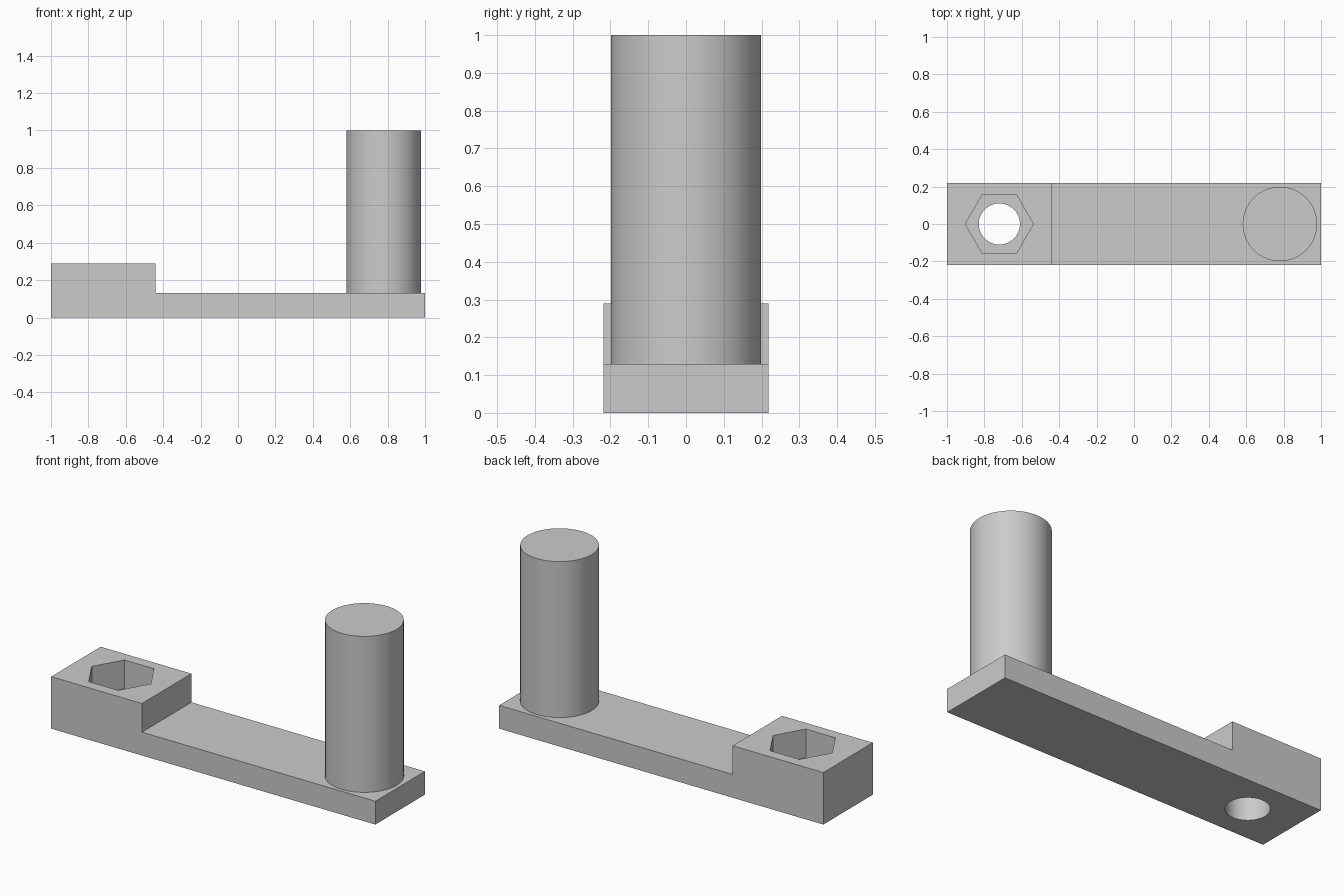
import bpy
import bmesh
from math import pi

default = bpy.data.objects.get("Cube")
if default:
    bpy.data.objects.remove(default, do_unlink=True)

HALF_WIDTH = 0.218
ARM_TOP = 0.13
BOSS_TOP = 0.29
BOLT_X = -0.72

grey = bpy.data.materials.new("grey")
grey.use_nodes = True
colour = (0.6, 0.6, 0.6, 1)
grey.diffuse_color = colour
grey.node_tree.nodes["Principled BSDF"].inputs["Base Color"].default_value = colour


def prism(name, sides, radius, x, bottom, top):
    """Upright prism or cylinder between two heights."""
    bpy.ops.mesh.primitive_cylinder_add(
        vertices=sides, radius=radius, depth=top - bottom,
        location=(x, 0, (bottom + top) / 2))
    obj = bpy.context.object
    obj.name = name
    obj.data.materials.append(grey)
    return obj


def smooth(obj):
    bpy.ops.object.select_all(action="DESELECT")
    obj.select_set(True)
    bpy.context.view_layer.objects.active = obj
    bpy.ops.object.shade_smooth_by_angle(angle=pi / 6)


# Crank arm with raised boss: side profile extruded across the width
profile = [(-1, 0), (1, 0), (1, ARM_TOP), (-0.44, ARM_TOP),
           (-0.44, BOSS_TOP), (-1, BOSS_TOP)]
bm = bmesh.new()
face = bm.faces.new([bm.verts.new((x, -HALF_WIDTH, z)) for x, z in profile])
side = bmesh.ops.extrude_face_region(bm, geom=[face])["geom"]
bmesh.ops.translate(bm, vec=(0, 2 * HALF_WIDTH, 0),
                    verts=[v for v in side if isinstance(v, bmesh.types.BMVert)])
bmesh.ops.recalc_face_normals(bm, faces=bm.faces)
mesh = bpy.data.meshes.new("crank_arm")
bm.to_mesh(mesh)
bm.free()
mesh.materials.append(grey)
arm = bpy.data.objects.new("crank_arm", mesh)
bpy.context.collection.objects.link(arm)

# Hexagonal nut recess and round bolt hole
recess = prism("nut_recess_cutter", 6, 0.182, BOLT_X, ARM_TOP, 0.4)
recess.rotation_euler.z = pi / 6
hole = prism("bolt_hole_cutter", 64, 0.11, BOLT_X, -0.1, 0.2)
for cutter in (recess, hole):
    cut = arm.modifiers.new(cutter.name, "BOOLEAN")
    cut.operation = "DIFFERENCE"
    cut.solver = "EXACT"
    cut.object = cutter
    bpy.ops.object.select_all(action="DESELECT")
    arm.select_set(True)
    bpy.context.view_layer.objects.active = arm
    bpy.ops.object.modifier_apply(modifier=cut.name)
    bpy.data.objects.remove(cutter, do_unlink=True)
smooth(arm)

# Upright handle
handle = prism("handle", 64, 0.199, 0.78, ARM_TOP, 1)
smooth(handle)
